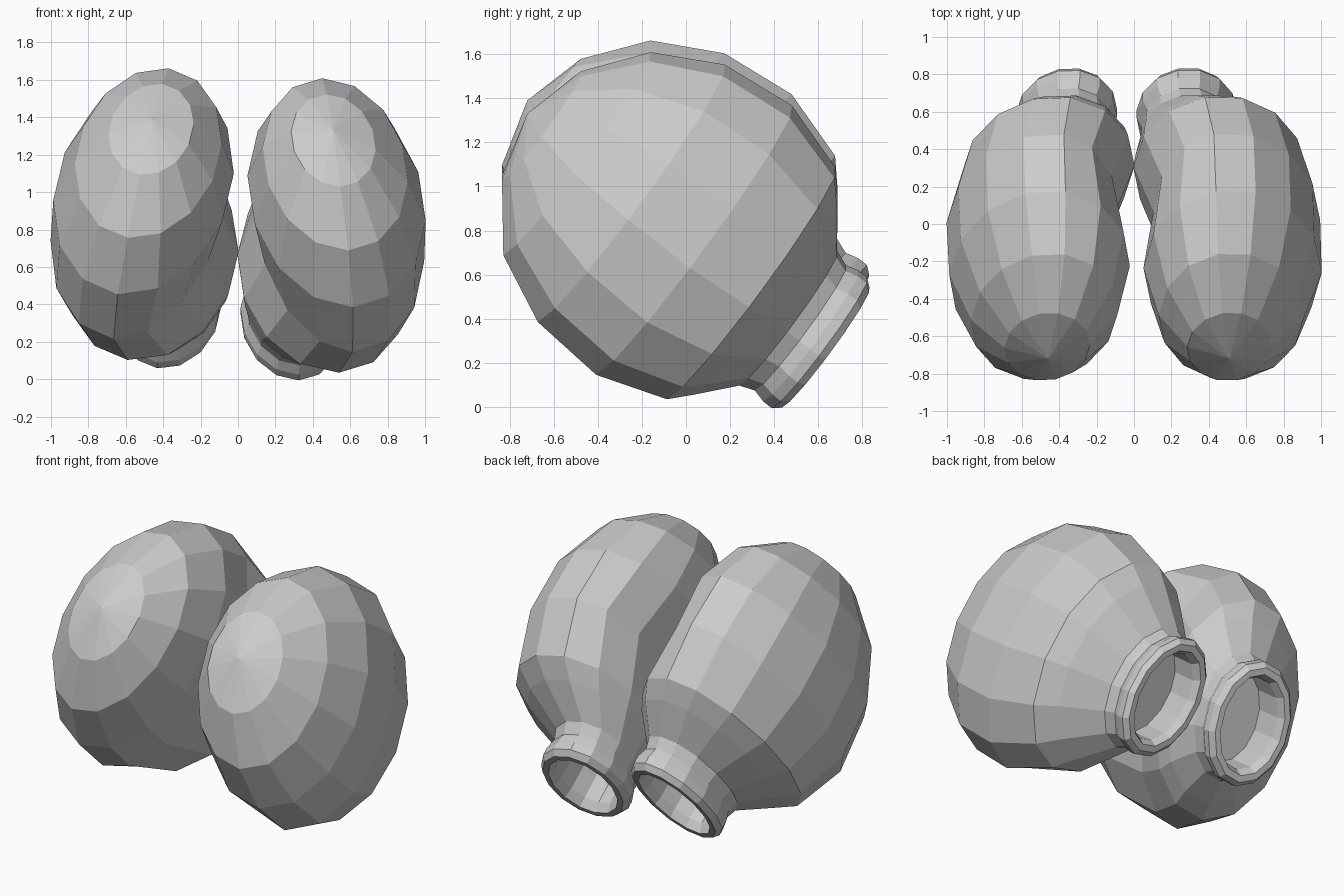
import bpy, bmesh, math
from mathutils import Vector

if "Cube" in bpy.data.objects:
    bpy.data.objects.remove(bpy.data.objects["Cube"])

SIDES = 14
AXIS = Vector((0, 0.8, -0.6))   # knuckles -> cuff
UP = Vector((0, 0.6, 0.8))      # across the fist
SIDE = Vector((1, 0, 0))

# rings: distance on axis, height across, radius sideways, radius across, inner-side bulge
RINGS = [(-1.374, .632, 0, 0, 0),
         (-1.29, .627, .225, .307, 0),
         (-1.085, .622, .385, .573, 0),
         (-.78, .626, .472, .727, 0),
         (-.425, .627, .47, .761, -.06),
         (-.10, .626, .445, .655, .015),
         (-.01, .62, .385, .555, .01),
         (.13, .60, .258, .38, 0),
         (.20, .598, .242, .354, 0),
         (.26, .597, .265, .37, 0),
         (.31, .596, .265, .37, 0),
         (.345, .596, .24, .34, 0),
         (.345, .596, .205, .30, 0),
         (.29, .596, .185, .275, 0),
         (.09, .60, .185, .275, 0),
         (.09, .60, 0, 0, 0)]


def glove(name, side, centres, roll, yaw, lift):
    """Loft elliptical rings along the tilted glove axis; side = +1 / -1."""
    bm = bmesh.new()
    loops = []
    for i, (t, u, rx, ru, bulge) in enumerate(RINGS):
        cx = centres[min(i, len(centres) - 1)]
        centre = SIDE * cx + AXIS * t + UP * u
        loop = []
        for k in range(1 if rx == 0 else SIDES):
            a = 2 * math.pi * (k + 0.5) / SIDES
            ex, eu = rx * math.cos(a), ru * math.sin(a)
            ex -= bulge * max(0, -math.cos(a)) ** 0.6
            px = ex * math.cos(roll) - eu * math.sin(roll)
            pu = ex * math.sin(roll) + eu * math.cos(roll)
            p = centre + SIDE * px + AXIS * (px * yaw) + UP * pu
            loop.append(bm.verts.new((p.x * side, p.y, p.z + lift)))
        loops.append(loop)
    for a, b in zip(loops, loops[1:]):
        for k in range(SIDES):
            quad = [a[k % len(a)], a[(k + 1) % len(a)],
                    b[(k + 1) % len(b)], b[k % len(b)]]
            bm.faces.new(list(dict.fromkeys(quad)))
    bmesh.ops.recalc_face_normals(bm, faces=bm.faces)
    mesh = bpy.data.meshes.new(name)
    bm.to_mesh(mesh)
    bm.free()
    obj = bpy.data.objects.new(name, mesh)
    bpy.context.collection.objects.link(obj)


# the pair: same glove mirrored, each resting at its own angle
glove("right_glove", 1, [.51, .51, .52, .527, .52, .46, .405, .295, .285, .28],
      math.radians(7), .13, 0.0)
glove("left_glove", -1, [.46, .465, .48, .505, .52, .465, .42, .37, .365, .36],
      math.radians(11), .05, 0.06)
